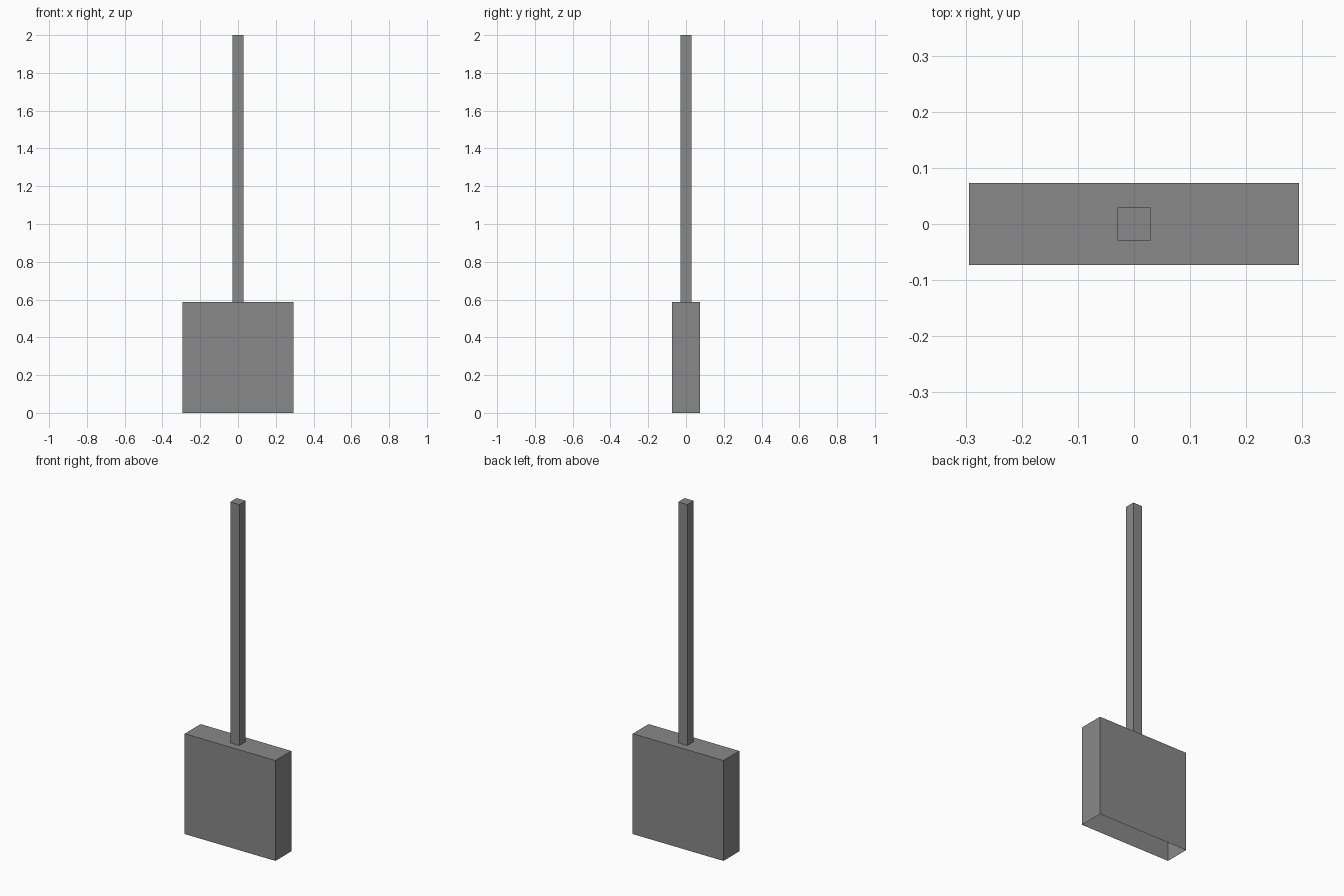
import bpy
import bmesh

if "Cube" in bpy.data.objects:
    bpy.data.objects.remove(bpy.data.objects["Cube"])

grey = bpy.data.materials.new("plain grey")
grey.diffuse_color = (0.25, 0.25, 0.25, 1)
grey.use_nodes = True
grey.node_tree.nodes["Principled BSDF"].inputs["Base Color"].default_value = grey.diffuse_color


def box(name, width, depth, z0, z1):
    """Thin-shelled box with an open underside."""
    bm = bmesh.new()
    bmesh.ops.create_cube(bm, size=1)
    for v in bm.verts:
        v.co.x *= width
        v.co.y *= depth
        v.co.z = z1 if v.co.z > 0 else z0
    bm.normal_update()
    under = [f for f in bm.faces if f.normal.z < -0.5]
    bmesh.ops.delete(bm, geom=under, context='FACES_ONLY')
    mesh = bpy.data.meshes.new(name)
    bm.to_mesh(mesh)
    bm.free()
    mesh.materials.append(grey)
    obj = bpy.data.objects.new(name, mesh)
    bpy.context.collection.objects.link(obj)
    return obj


# Square blade, hollow from below
box("blade", 0.588, 0.147, 0.0, 0.588)

# Long square handle standing on the blade
box("handle", 0.0588, 0.0588, 0.588, 2.0)
